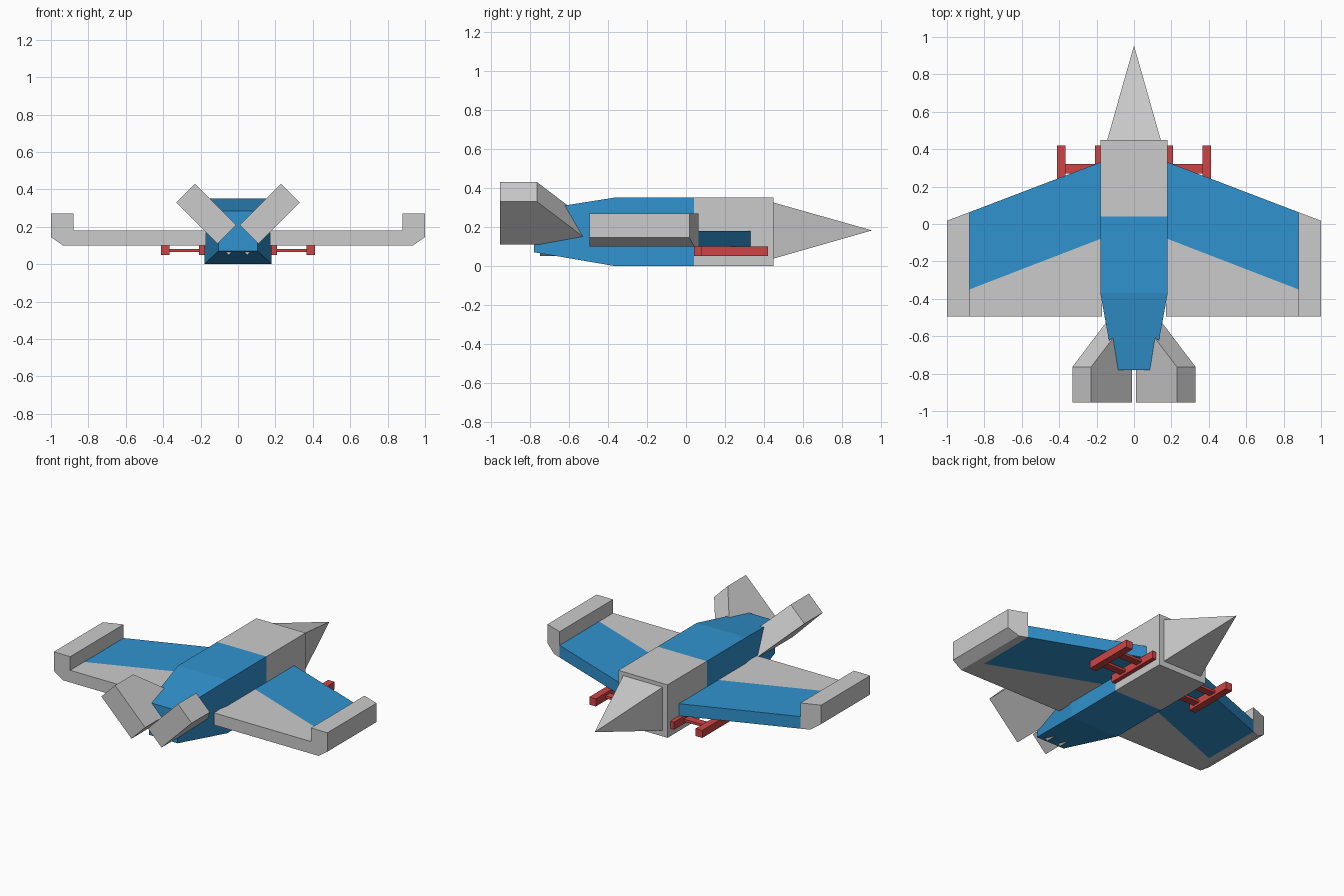
import bpy, bmesh

if "Cube" in bpy.data.objects:
    bpy.data.objects.remove(bpy.data.objects["Cube"])


def material(name, rgb):
    m = bpy.data.materials.new(name)
    m.diffuse_color = (*rgb, 1)
    m.use_nodes = True
    m.node_tree.nodes["Principled BSDF"].inputs["Base Color"].default_value = m.diffuse_color
    return m


BLUE = material("blue", (0.03, 0.29, 0.62))
RED = material("red", (0.62, 0.06, 0.06))


def loft(name, sections, mat=None, mirror=False):
    """Bridge matching closed sections and cap both ends."""
    bm = bmesh.new()
    rings = [[bm.verts.new(p) for p in s] for s in sections]
    n = len(rings[0])
    for a, b in zip(rings, rings[1:]):
        for i in range(n):
            j = (i + 1) % n
            bm.faces.new((a[i], a[j], b[j], b[i]))
    bm.faces.new(rings[0])
    bm.faces.new(rings[-1])
    bmesh.ops.recalc_face_normals(bm, faces=bm.faces)
    me = bpy.data.meshes.new(name)
    bm.to_mesh(me)
    bm.free()
    ob = bpy.data.objects.new(name, me)
    bpy.context.collection.objects.link(ob)
    if mat:
        me.materials.append(mat)
    if mirror:
        ob.modifiers.new("mirror", 'MIRROR').use_mirror_merge = False
    return ob


def rect(y, hw, z0, z1):
    return [(-hw, y, z0), (hw, y, z0), (hw, y, z1), (-hw, y, z1)]


def slab(name, outline, z0, z1, mat=None):
    return loft(name, [[(x, y, z) for x, y in outline] for z in (z0, z1)], mat, True)


def box(name, x0, x1, y0, y1, z0, z1, mat):
    return slab(name, [(x0, y0), (x1, y0), (x1, y1), (x0, y1)], z0, z1, mat)


# Fuselage
loft("front_fuselage", [rect(0.04, 0.18, 0, 0.35), rect(0.45, 0.18, 0, 0.35)])
loft("rear_fuselage", [rect(-0.78, 0.105, 0.07, 0.285), rect(-0.37, 0.18, 0, 0.35),
                       rect(0.04, 0.18, 0, 0.35)], BLUE)

# Pyramid nose
bpy.ops.mesh.primitive_cone_add(vertices=4, radius1=1, depth=1)
nose = bpy.context.object
nose.name = "nose"
base = rect(0.45, 0.143, 0.038, 0.325)
for v in nose.data.vertices:
    if v.co.z > 0:
        v.co = (0, 0.955, 0.182)
    else:
        sx, sy = v.co.x, v.co.y
        # diamond base corners mapped round the square in order
        k = 0 if sy < -0.5 else 1 if sx > 0.5 else 2 if sy > 0.5 else 3
        v.co = base[k]
nose.location = (0, 0, 0)
bm = bmesh.new()
bm.from_mesh(nose.data)
bmesh.ops.recalc_face_normals(bm, faces=bm.faces)
bm.to_mesh(nose.data)
bm.free()

# Wings: blue leading panel and grey trailing panel
slab("wing_leading_panel", [(0.17, 0.334), (0.88, 0.063), (0.88, -0.35), (0.17, -0.076)],
     0.1, 0.18, BLUE)
slab("wing_trailing_panel", [(0.17, -0.076), (0.88, -0.35), (0.88, -0.495), (0.17, -0.495)],
     0.1, 0.18)

# Wing tips with a chamfered lower edge and swept front
tip = [(0.88, 0.1), (0.935, 0.1), (1.0, 0.145), (1.0, 0.27), (0.88, 0.27)]
loft("wing_tip", [[(x, -0.495, z) for x, z in tip],
                  [(x, 0.063 - (x - 0.88) * 0.38, z) for x, z in tip]], mirror=True)

# V tail fins: slanted slabs, offset across their thickness
fin = [(0.01, -0.955), (0.23, -0.955), (0.23, -0.765), (0.01, -0.475)]
loft("tail_fin", [[(x + d, y, x + 0.2 - d) for x, y in fin] for d in (0, 0.1)], mirror=True)

# Fin root tangs that poke through the belly
tang = [(-0.05, -0.75), (0.02, -0.75), (0.02, -0.5), (-0.05, -0.5)]
loft("fin_root", [[(x + d, y, x + 0.2 - d) for x, y in tang] for d in (0, 0.1)], mirror=True)

# Gun racks under the wings
box("inner_gun_rail", 0.165, 0.208, 0.04, 0.42, 0.05, 0.1, RED)
box("outer_gun_rail", 0.365, 0.413, 0.08, 0.42, 0.05, 0.1, RED)
for i, y in enumerate((0.12, 0.27)):
    box(f"gun_crossbar_{i + 1}", 0.2, 0.37, y, y + 0.05, 0.066, 0.082, RED)
